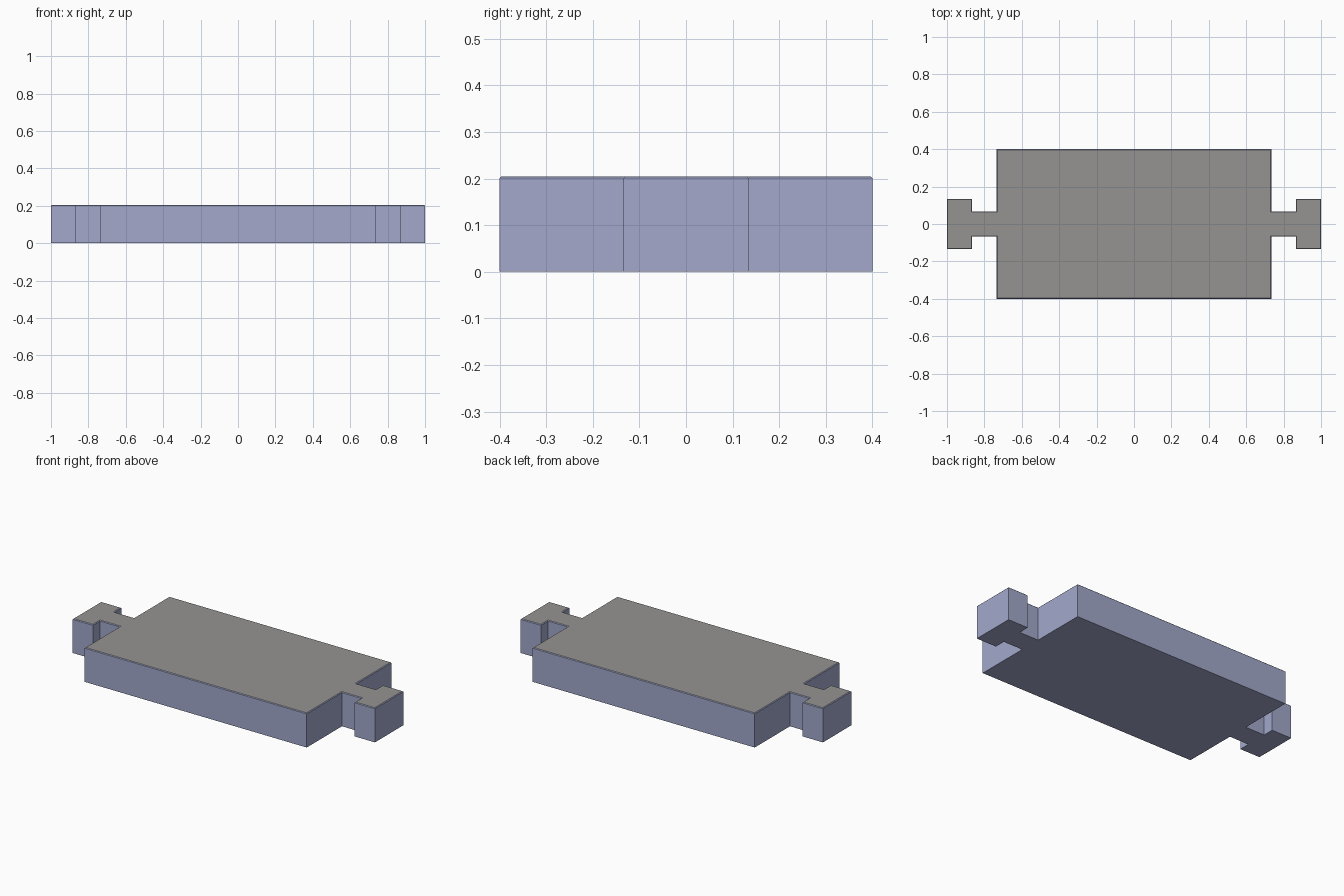
import bpy, bmesh

if "Cube" in bpy.data.objects:
    bpy.data.objects.remove(bpy.data.objects["Cube"])

H, B = 0.205, 0.004   # total height, top edge chamfer


def material(name, rgb):
    m = bpy.data.materials.new(name)
    m.diffuse_color = (*rgb, 1)
    m.use_nodes = True
    m.node_tree.nodes["Principled BSDF"].inputs["Base Color"].default_value = m.diffuse_color
    return m


blue = material("pale blue sides", (0.366, 0.397, 0.597))
grey = material("warm grey top", (0.301, 0.296, 0.283))

# Quarter outline of plate, neck and T-shaped end tab, mirrored into a full loop
quarter = [(1.0, 0.134), (0.865, 0.134), (0.865, 0.067), (0.735, 0.067), (0.735, 0.4)]
half = quarter + [(-x, y) for x, y in reversed(quarter)]
outline = half + [(-x, -y) for x, y in half]

# Extrude the outline into a solid slab
bm = bmesh.new()
base = bm.faces.new([bm.verts.new((x, y, 0)) for x, y in outline])
ext = bmesh.ops.extrude_face_region(bm, geom=[base], use_keep_orig=True)
top_verts = [g for g in ext["geom"] if isinstance(g, bmesh.types.BMVert)]
bmesh.ops.translate(bm, verts=top_verts, vec=(0, 0, H))
bmesh.ops.recalc_face_normals(bm, faces=bm.faces)

# Fine chamfer around the top rim
rim = [e for e in bm.edges if all(v.co.z > H - 0.001 for v in e.verts)]
bmesh.ops.bevel(bm, geom=rim, offset=B, segments=1, affect='EDGES')
bmesh.ops.recalc_face_normals(bm, faces=bm.faces)

# Grey on the top face, blue elsewhere
for f in bm.faces:
    f.material_index = 1 if f.normal.z > 0.9 else 0

mesh = bpy.data.meshes.new("connector_plate")
bm.to_mesh(mesh)
bm.free()
mesh.materials.append(blue)
mesh.materials.append(grey)
plate = bpy.data.objects.new("connector_plate", mesh)
bpy.context.collection.objects.link(plate)
